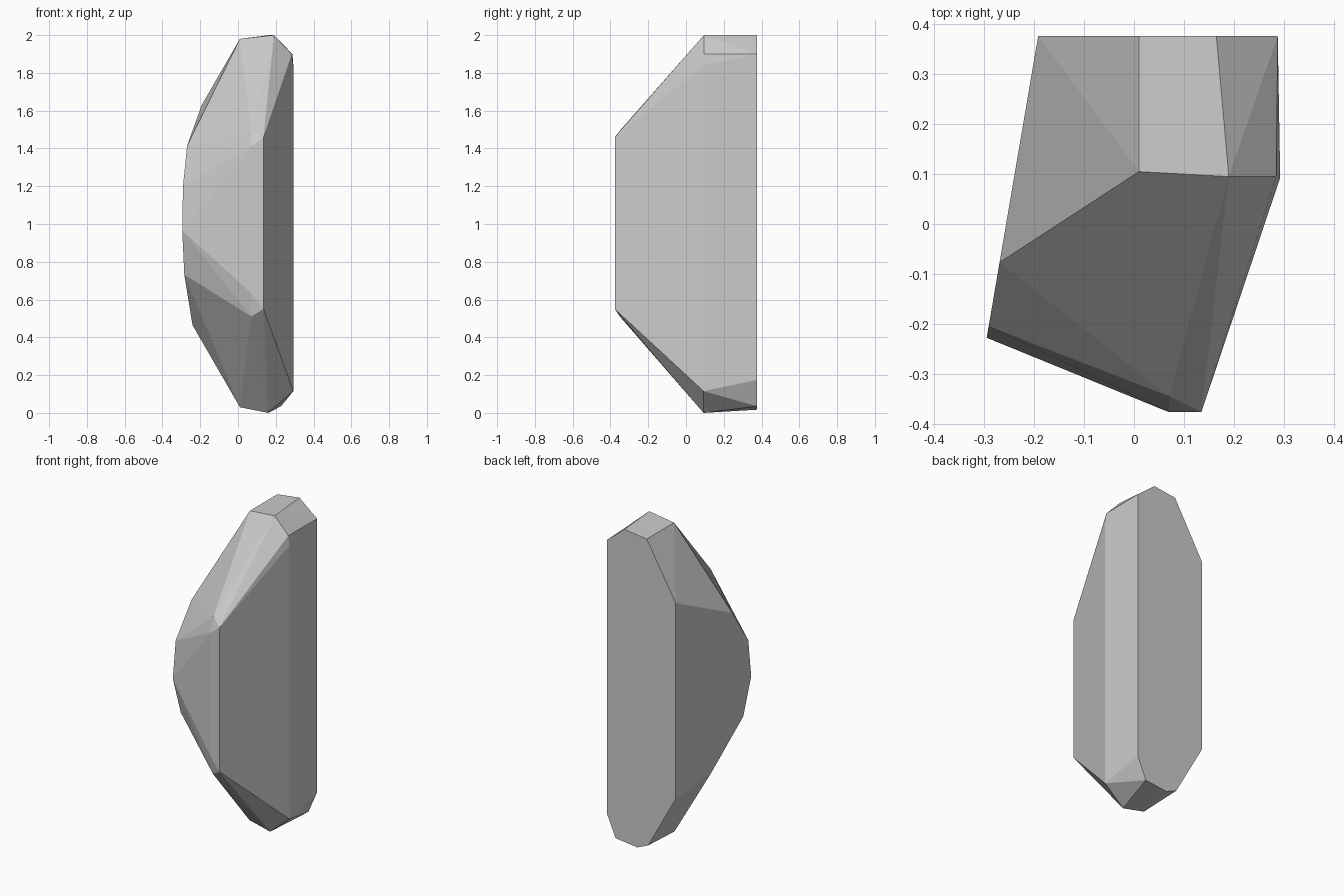
import bpy, bmesh, math

if "Cube" in bpy.data.objects:
    bpy.data.objects.remove(bpy.data.objects["Cube"])

# Corner outlines of the cut faces; the convex hull joins them into one faceted stone
BACK_Y, FRONT_Y = 0.377, -0.377

# flat back: (x, z)
back = [(0.288, 1.90), (0.165, 2.0), (0.01, 1.98), (-0.192, 1.63), (-0.192, 0.395),
        (0.0, 0.05), (0.075, 0.017), (0.228, 0.035), (0.288, 0.175)]
# slanted left side: (y, z), x follows from the plane
left = [(-0.077, 1.415), (-0.205, 1.20), (-0.228, 0.965), (-0.165, 0.733), (0.09, 0.465)]
# narrow front strip: (x, z)
front = [(0.135, 1.46), (0.07, 1.41), (0.07, 0.635), (0.135, 0.55)]
# crown, base and right-hand corners: (x, y, z)
other = [(0.01, 0.105, 1.98), (0.19, 0.095, 2.0), (0.285, 0.095, 1.90),
         (0.293, 0.093, 1.84), (0.293, 0.093, 0.115),
         (0.16, 0.093, 0.0), (0.01, 0.10, 0.03),
         (0.07, -0.345, 1.50), (0.07, -0.35, 0.51)]

points = [(x, BACK_Y, z) for x, z in back]
points += [(-0.192 - (BACK_Y - y) * 0.1705, y, z) for y, z in left]
points += [(x, FRONT_Y, z) for x, z in front] + other

# Stone shard
bm = bmesh.new()
for p in points:
    bm.verts.new(p)
hull = bmesh.ops.convex_hull(bm, input=bm.verts[:])
loose = [v for v in bm.verts if not v.link_faces]
bmesh.ops.delete(bm, geom=loose, context='VERTS')
# merge coplanar triangles into flat facets
bmesh.ops.dissolve_limit(bm, angle_limit=math.radians(1.5), verts=bm.verts[:], edges=bm.edges[:])
bmesh.ops.recalc_face_normals(bm, faces=bm.faces[:])

mesh = bpy.data.meshes.new("stone_shard")
bm.to_mesh(mesh)
bm.free()
bpy.context.collection.objects.link(bpy.data.objects.new("stone_shard", mesh))
